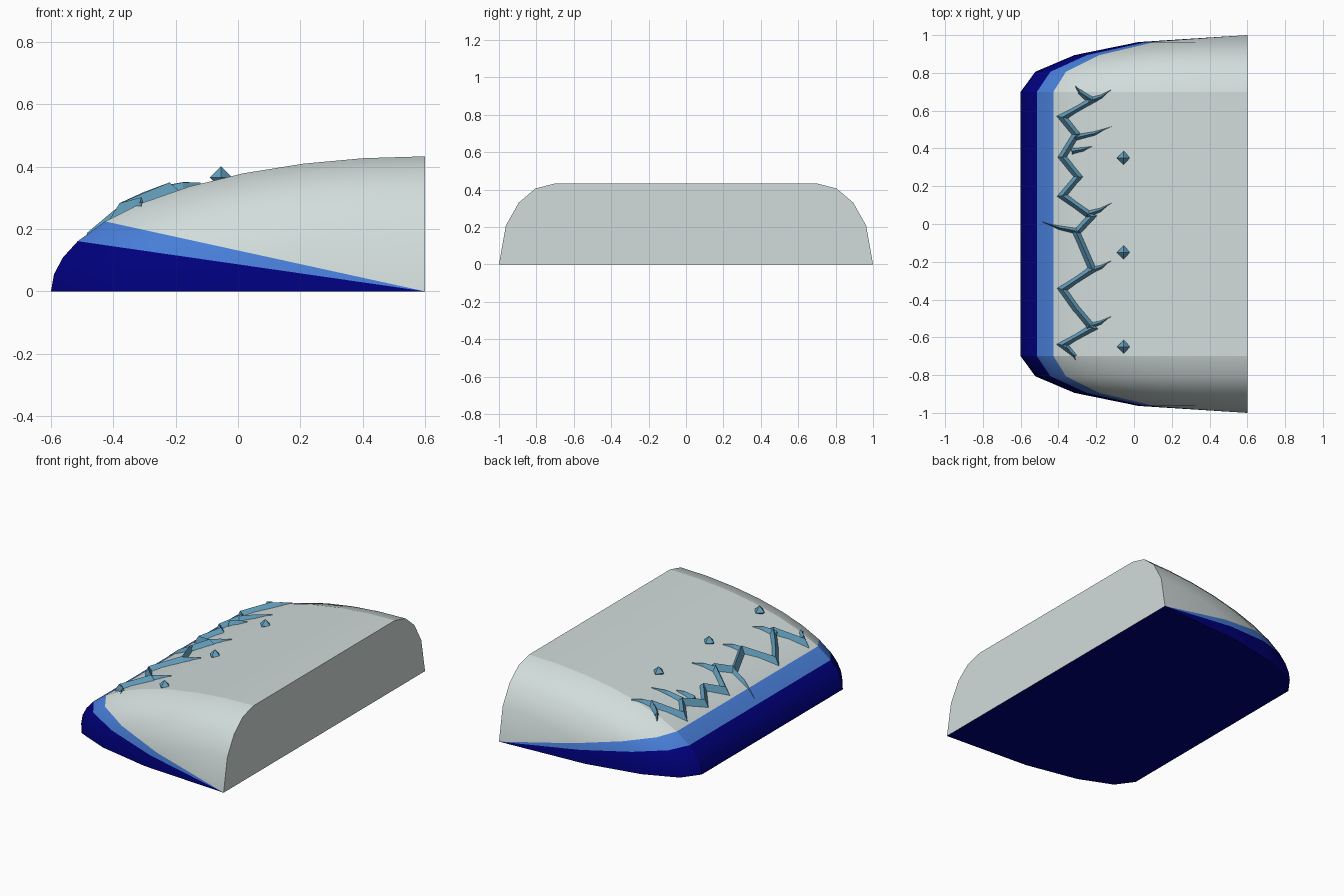
import bpy, bmesh, math
from mathutils import Vector

if "Cube" in bpy.data.objects:
    bpy.data.objects.remove(bpy.data.objects["Cube"])

LENGTH, HEIGHT, BACK_X = 1.2, 0.433, 0.6


def material(name, rgb):
    m = bpy.data.materials.new(name)
    m.diffuse_color = (*rgb, 1)
    m.use_nodes = True
    m.node_tree.nodes["Principled BSDF"].inputs["Base Color"].default_value = m.diffuse_color
    return m


GREY = material("pale grey", (0.64, 0.72, 0.71))
BLUE = material("mid blue", (0.065, 0.209, 0.69))
NAVY = material("navy", (0.0, 0.0, 0.21))
ICE = material("crack blue", (0.127, 0.352, 0.52))


def finish(name, bm, mats):
    bmesh.ops.remove_doubles(bm, verts=bm.verts, dist=1e-5)
    bmesh.ops.recalc_face_normals(bm, faces=bm.faces)
    mesh = bpy.data.meshes.new(name)
    bm.to_mesh(mesh)
    bm.free()
    for m in mats:
        mesh.materials.append(m)
    ob = bpy.data.objects.new(name, mesh)
    bpy.context.collection.objects.link(ob)
    return ob


def surface_z(x):
    return HEIGHT * math.sqrt(max(0, 1 - ((BACK_X - x) / LENGTH) ** 2))


# Shell: quarter-ellipse profile, straight in the middle, rounded to a pole at each end
profile = [math.radians(a) for a in (0, 7.3, 14.5, 21.8, 31.2, 41, 51, 61, 71, 80.5, 90)]
rounding = [math.radians(a) for a in (0, 20.7, 40.3, 61.3, 90)]
rings = [(-0.7 - 0.3 * math.sin(t), math.cos(t)) for t in reversed(rounding)]
rings += [(-y, s) for y, s in reversed(rings)]

bm = bmesh.new()
grid = []
for y, s in rings:
    if s < 1e-6:
        grid.append([bm.verts.new((BACK_X, y, 0))] * (len(profile) + 1))
        continue
    row = [bm.verts.new((BACK_X - LENGTH * math.cos(a) * s, y, HEIGHT * math.sin(a) * s))
           for a in profile]
    row.append(bm.verts.new((BACK_X, y, 0)))
    grid.append(row)

n = len(profile) + 1
for r0, r1 in zip(grid, grid[1:]):
    for k in range(n):
        j = (k + 1) % n
        corners = list(dict.fromkeys((r0[k], r0[j], r1[j], r1[k])))
        f = bm.faces.new(corners)
        # navy lower band and underside, blue stripe, grey above and behind
        f.material_index = 2 if k < 3 or k == n - 1 else 1 if k == 3 else 0
        f.smooth = k < n - 2
bm.normal_update()
for e in bm.edges:
    end_seam = all(abs(abs(v.co.y) - 0.7) < 1e-4 for v in e.verts)
    same_side = e.verts[0].co.y * e.verts[1].co.y > 0
    if (end_seam and same_side) or e.calc_face_angle(0) > math.radians(40):
        e.smooth = False
finish("shell", bm, [GREY, BLUE, NAVY])


# Raised crack: a mitred ridge of triangular section lying on the shell
def ridge(bm, path, widths, height=0.033):
    pts = [Vector(p) for p in path]
    sections = []
    for i, (p, w) in enumerate(zip(pts, widths)):
        d0 = (p - pts[i - 1]).normalized() if i else (pts[1] - p).normalized()
        d1 = (pts[i + 1] - p).normalized() if i < len(pts) - 1 else d0
        d = (d0 + d1).normalized()
        side = Vector((-d.y, d.x)) * w / 2 / max(0.6, d.dot(d1))
        a, b = p + side, p - side
        top = surface_z(p.x) + height * min(1, w / 0.05)
        sections.append([bm.verts.new((a.x, a.y, surface_z(a.x) - 0.012)),
                         bm.verts.new((p.x, p.y, top)),
                         bm.verts.new((b.x, b.y, surface_z(b.x) - 0.012))])
    for s0, s1 in zip(sections, sections[1:]):
        for k in range(3):
            j = (k + 1) % 3
            bm.faces.new((s0[k], s0[j], s1[j], s1[k]))
    bm.faces.new(sections[0])
    bm.faces.new(sections[-1])
    bmesh.ops.dissolve_degenerate(bm, dist=1e-5, edges=bm.edges)


zigzag = [(-0.29, 0.70), (-0.22, 0.655), (-0.38, 0.565), (-0.305, 0.475), (-0.38, 0.355),
          (-0.295, 0.25), (-0.38, 0.15), (-0.225, 0.04), (-0.305, -0.045), (-0.22, -0.24),
          (-0.38, -0.345), (-0.305, -0.45), (-0.22, -0.55), (-0.38, -0.64), (-0.31, -0.70)]
bm = bmesh.new()
ridge(bm, zigzag, [0.035] + [0.05] * 13 + [0.03])
finish("crack", bm, [ICE])

# Side splinters: base, bend and tip for each
splinters = [((-0.24, 0.65), (-0.12, 0.71)), ((-0.32, 0.455), (-0.12, 0.515)),
             ((-0.33, 0.385), (-0.22, 0.41)), ((-0.25, 0.05), (-0.12, 0.11)),
             ((-0.29, -0.04), (-0.485, 0.012)), ((-0.24, -0.25), (-0.12, -0.195)),
             ((-0.25, -0.545), (-0.12, -0.49)), ((-0.25, 0.67), (-0.31, 0.73)),
             ((-0.36, -0.65), (-0.31, -0.72))]
for base, tip in splinters:
    bm = bmesh.new()
    bend = (base[0] * 0.45 + tip[0] * 0.55, base[1] * 0.6 + tip[1] * 0.4)
    ridge(bm, [base, bend, tip], [0.045, 0.03, 0.003])
    finish("splinter", bm, [ICE])

# Small diamond studs
for y in (0.35, -0.15, -0.65):
    bm = bmesh.new()
    c, r = Vector((-0.055, y, 0.365)), 0.036
    ring = [bm.verts.new(c + Vector(d) * r)
            for d in ((1, 0, 0), (0, 1, 0), (-1, 0, 0), (0, -1, 0))]
    for s in (1, -1):
        apex = bm.verts.new(c + Vector((0, 0, s * r)))
        for k in range(4):
            bm.faces.new((ring[k], ring[(k + 1) % 4], apex))
    finish("stud", bm, [ICE])
